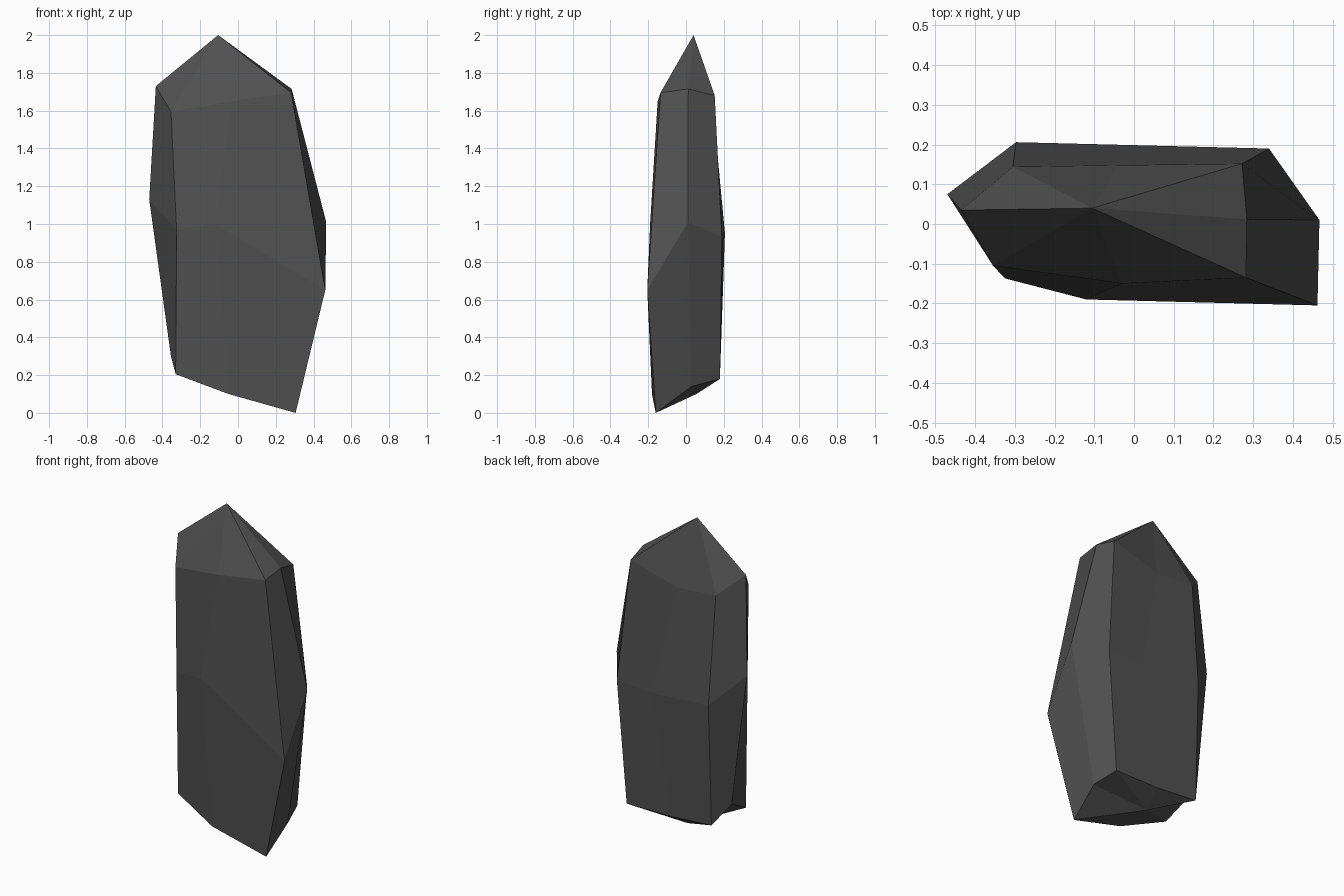
import bpy, bmesh

if "Cube" in bpy.data.objects:
    bpy.data.objects.remove(bpy.data.objects["Cube"])

# Eight-sided rings, ordered left, front-left, front, front-right,
# right, back-right, back, back-left
rings = [
    [(-.355, .06, .30), (-.33, -.115, .205), (-.05, -.18, .10), (.305, -.16, .0),
     (.32, .03, .14), (.28, .18, .18), (-.02, .178, .18), (-.30, .18, .20)],
    [(-.47, .075, 1.13), (-.325, -.137, .97), (-.12, -.19, 1.0), (.462, -.205, .65),
     (.467, .01, 1.01), (.34, .19, .93), (.10, .196, .92), (-.297, .206, .95)],
    [(-.435, .035, 1.73), (-.355, -.105, 1.595), (-.03, -.15, 1.65), (.282, -.135, 1.695),
     (.284, .012, 1.715), (.272, .152, 1.68), (-.04, .148, 1.59), (-.305, .144, 1.61)],
]
TIP, BASE = (-.105, .04, 2.0), (-.05, .055, .10)

stone = bpy.data.materials.new("dark_stone")
stone.diffuse_color = (.08, .08, .08, 1)
stone.use_nodes = True
stone.node_tree.nodes["Principled BSDF"].inputs["Base Color"].default_value = stone.diffuse_color

# Faceted rock: side quads between rings, fans at tip and base
bm = bmesh.new()
vs = [[bm.verts.new(p) for p in r] for r in rings]
tip, base = bm.verts.new(TIP), bm.verts.new(BASE)
for i in range(8):
    j = (i + 1) % 8
    for lo, hi in zip(vs, vs[1:]):
        bm.faces.new((lo[i], lo[j], hi[j], hi[i]))
    bm.faces.new((vs[2][i], vs[2][j], tip))
    bm.faces.new((vs[0][j], vs[0][i], base))
bmesh.ops.recalc_face_normals(bm, faces=bm.faces[:])
mesh = bpy.data.meshes.new("rock")
bm.to_mesh(mesh)
bm.free()
mesh.materials.append(stone)
bpy.context.collection.objects.link(bpy.data.objects.new("rock", mesh))
